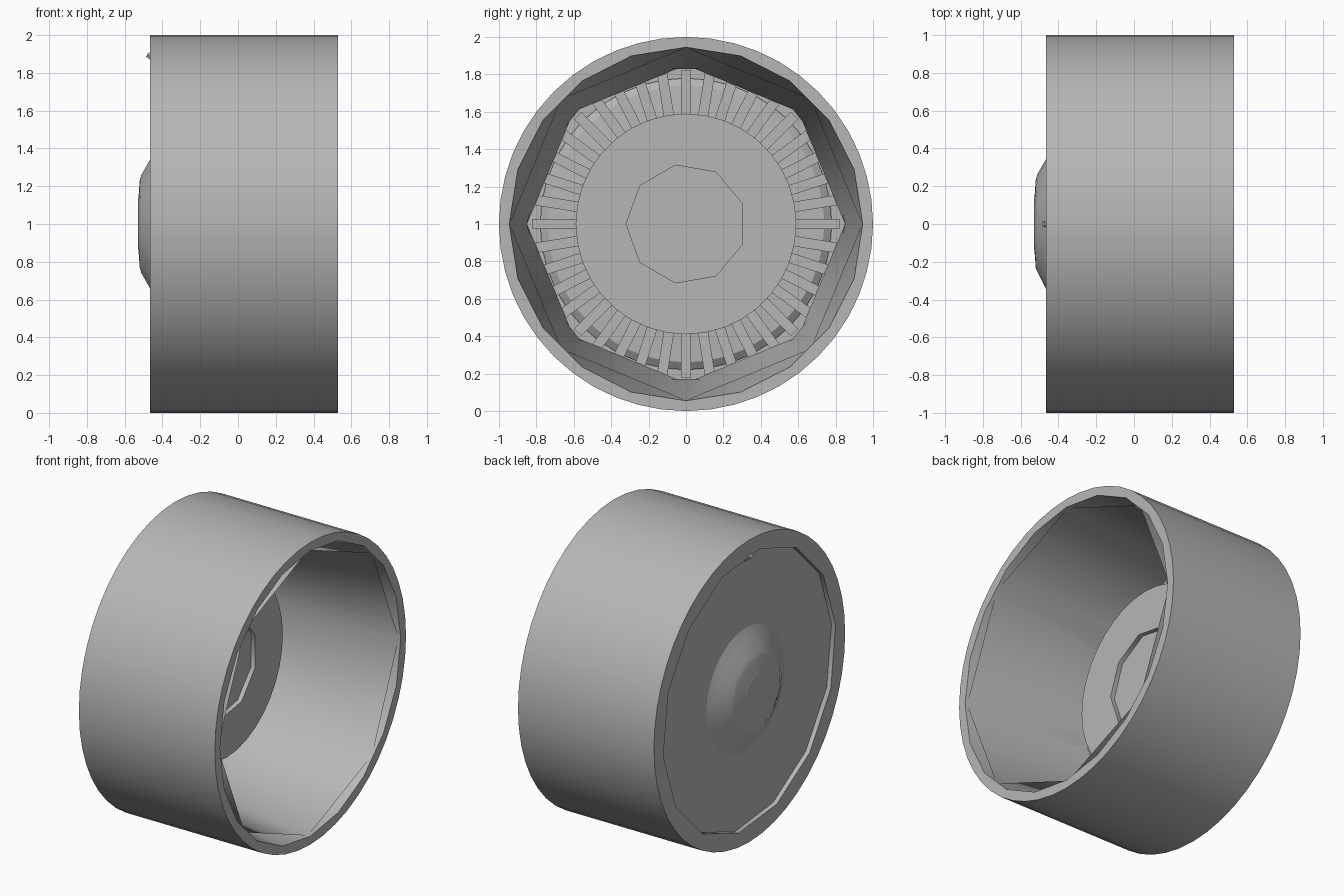
import bpy, bmesh, math
from mathutils import Matrix

if "Cube" in bpy.data.objects:
    bpy.data.objects.remove(bpy.data.objects["Cube"], do_unlink=True)

grey = bpy.data.materials.new("plain_grey")
grey.use_nodes = True
GREY = (0.47, 0.47, 0.47, 1)
grey.diffuse_color = GREY
grey.node_tree.nodes["Principled BSDF"].inputs["Base Color"].default_value = GREY
TAU = 2 * math.pi


def finish(name, bm, angle=50):
    bmesh.ops.recalc_face_normals(bm, faces=bm.faces[:])
    mesh = bpy.data.meshes.new(name)
    bm.to_mesh(mesh)
    bm.free()
    mesh.materials.append(grey)
    obj = bpy.data.objects.new(name, mesh)
    bpy.context.collection.objects.link(obj)
    bpy.ops.object.select_all(action='DESELECT')
    obj.select_set(True)
    bpy.context.view_layer.objects.active = obj
    bpy.ops.object.shade_smooth_by_angle(angle=math.radians(angle))


def ring(bm, n, r, x, phase=0.0):
    """Loop of vertices around the axle."""
    angles = [phase + TAU * i / n for i in range(n)]
    return [bm.verts.new((x, r * math.cos(a), 1 + r * math.sin(a))) for a in angles]


def bridge(bm, a, b):
    """Join two loops, with triangles where their side counts differ."""
    na, nb = len(a), len(b)
    i = j = 0
    while i < na or j < nb:
        ta, tb = (i + 1) / na, (j + 1) / nb
        va, vb = a[i % na], b[j % nb]
        if abs(ta - tb) < 1e-6:
            bm.faces.new((va, a[(i + 1) % na], b[(j + 1) % nb], vb))
            i, j = i + 1, j + 1
        elif ta < tb:
            bm.faces.new((va, a[(i + 1) % na], vb))
            i += 1
        else:
            bm.faces.new((va, b[(j + 1) % nb], vb))
            j += 1


def lathe(name, loops, closed=False, angle=50):
    """Skin a row of loops; either cap both ends or close the row on itself."""
    bm = bmesh.new()
    rings = [ring(bm, *loop) for loop in loops]
    for a, b in zip(rings, rings[1:]):
        bridge(bm, a, b)
    if closed:
        bridge(bm, rings[-1], rings[0])
    else:
        bm.faces.new(rings[0])
        bm.faces.new(rings[-1])
    finish(name, bm, angle)


# Drum: recessed closed face, outer wall, lip and tapering inner wall
lathe("drum", [(14, 0.905, -0.435, -0.1), (14, 0.905, -0.465, -0.1), (48, 1, -0.465),
               (48, 1, 0.53), (20, 0.945, 0.53), (14, 0.85, -0.25), (14, 0.85, -0.42)])

# Eight-sided liner, thin at the lip
lathe("inner_liner", [(8, 0.945, 0.515), (8, 0.85, -0.34), (8, 0.865, -0.34)], closed=True)

# Hub with a shallow nine-sided recess
turn = math.radians(20)
lathe("hub", [(36, 0.59, -0.42), (36, 0.59, -0.085), (9, 0.32, -0.085, turn),
              (9, 0.32, -0.115, turn)])

# Plate behind the fins, sloping away at its edge
lathe("fin_backing", [(40, 0.58, -0.42), (40, 0.58, -0.36), (40, 0.74, -0.37),
                      (40, 0.78, -0.4), (40, 0.78, -0.42)], closed=True, angle=30)

# Radial fins around the hub
bm = bmesh.new()
FINS = 40
for k in range(FINS):
    spin = Matrix.Translation((0, 0, 1)) @ Matrix.Rotation(TAU * k / FINS, 4, 'X')
    place = Matrix.Translation((-0.38, 0.695, 0))
    size = Matrix.Diagonal((0.08, 0.25, 0.055, 1))
    bmesh.ops.create_cube(bm, size=1, matrix=spin @ place @ size)
finish("fins", bm, 30)

# Scalloped cap on the closed face
lathe("centre_cap", [(44, 0.42, -0.43), (44, 0.385, -0.445), (22, 0.345, -0.465),
                     (11, 0.262, -0.512), (22, 0.235, -0.52), (22, 0.14, -0.527),
                     (22, 0.13, -0.53)], angle=15)

# Small valve near the edge of the closed face
bm = bmesh.new()
tilt = Matrix.Rotation(math.radians(-60), 4, 'Y')
bmesh.ops.create_cone(bm, cap_ends=True, segments=6, radius1=0.022, radius2=0.016, depth=0.07,
                      matrix=Matrix.Translation((-0.45, 0, 1.88)) @ tilt)
finish("valve", bm, 30)
